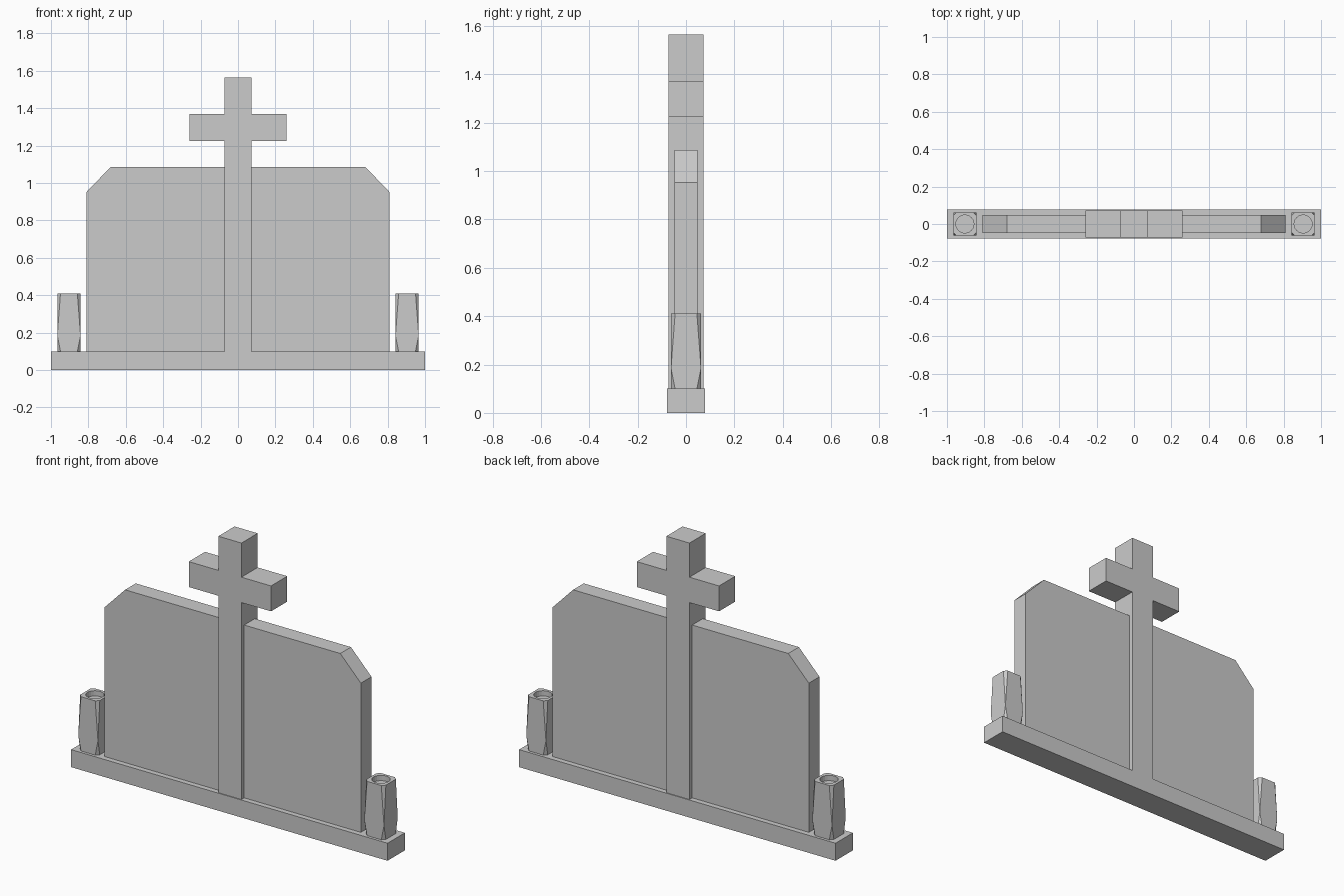
import bpy, bmesh
from math import cos, sin, pi

if "Cube" in bpy.data.objects:
    bpy.data.objects.remove(bpy.data.objects["Cube"])


def add_object(name, bm, mirror=False):
    bmesh.ops.recalc_face_normals(bm, faces=bm.faces)
    mesh = bpy.data.meshes.new(name)
    bm.to_mesh(mesh)
    bm.free()
    obj = bpy.data.objects.new(name, mesh)
    bpy.context.collection.objects.link(obj)
    if mirror:
        mod = obj.modifiers.new("Mirror", 'MIRROR')
        mod.use_mirror_merge = False
    return obj


def extrude_profile(name, points, half_depth, mirror=False):
    """Front (x, z) outline extruded evenly along y."""
    bm = bmesh.new()
    face = bm.faces.new([bm.verts.new((x, -half_depth, z)) for x, z in points])
    out = bmesh.ops.extrude_face_region(bm, geom=[face])
    verts = [v for v in out["geom"] if isinstance(v, bmesh.types.BMVert)]
    bmesh.ops.translate(bm, verts=verts, vec=(0, 2 * half_depth, 0))
    return add_object(name, bm, mirror)


def vase(name, cx, half, cut, z0, z_mid, z1, radius, depth, segments=24):
    """Square vase whose corner cuts taper to a point at z_mid."""
    bm = bmesh.new()
    corners = [(1, 1), (-1, 1), (-1, -1), (1, -1)]

    def octagon(z):
        ring = []
        for i, (sx, sy) in enumerate(corners):
            a = (cx + sx * half, sy * (half - cut), z)
            b = (cx + sx * (half - cut), sy * half, z)
            ring += [bm.verts.new(p) for p in ((a, b) if i % 2 == 0 else (b, a))]
        return ring

    def circle(z):
        return [bm.verts.new((cx + radius * cos(2 * pi * i / segments),
                              radius * sin(2 * pi * i / segments), z))
                for i in range(segments)]

    bottom, top = octagon(z0), octagon(z1)
    mid = [bm.verts.new((cx + sx * half, sy * half, z_mid)) for sx, sy in corners]
    bm.faces.new(bottom)
    for i in range(4):
        a, b, n = 2 * i, 2 * i + 1, (2 * i + 2) % 8
        for ring in (bottom, top):
            bm.faces.new((ring[a], ring[b], mid[i]))
        # Flat side, through both mid-height corners
        bm.faces.new((bottom[b], bottom[n], mid[(i + 1) % 4],
                      top[n], top[b], mid[i]))

    # Round hole with a floor
    rim, floor = circle(z1), circle(z1 - depth)
    bm.faces.new(floor)
    for i in range(segments):
        j = (i + 1) % segments
        bm.faces.new((rim[i], rim[j], floor[j], floor[i]))

    # Flat rim between octagon and hole
    edges = [bm.edges.get((ring[i], ring[i - 1]))
             for ring in (top, rim) for i in range(len(ring))]
    bmesh.ops.triangle_fill(bm, edges=edges, use_beauty=True)
    return add_object(name, bm, mirror=True)


# Base plinth
extrude_profile("base", [(-1, 0), (1, 0), (1, 0.1), (-1, 0.1)], 0.078)

# Cross, from one symmetric outline
half_cross = [(0.073, 0.1), (0.073, 1.225), (0.26, 1.225),
              (0.26, 1.37), (0.073, 1.37), (0.073, 1.565)]
extrude_profile("cross", half_cross + [(-x, z) for x, z in reversed(half_cross)], 0.073)

# Headstone slabs either side of the cross
extrude_profile("headstone_slabs", [(0.073, 0.1), (0.81, 0.1), (0.81, 0.952),
                                    (0.68, 1.087), (0.073, 1.087)], 0.048, mirror=True)

# Pair of flower vases
vase("flower_vases", 0.904, 0.062, 0.017, 0.1, 0.185, 0.41, 0.048, 0.03)
